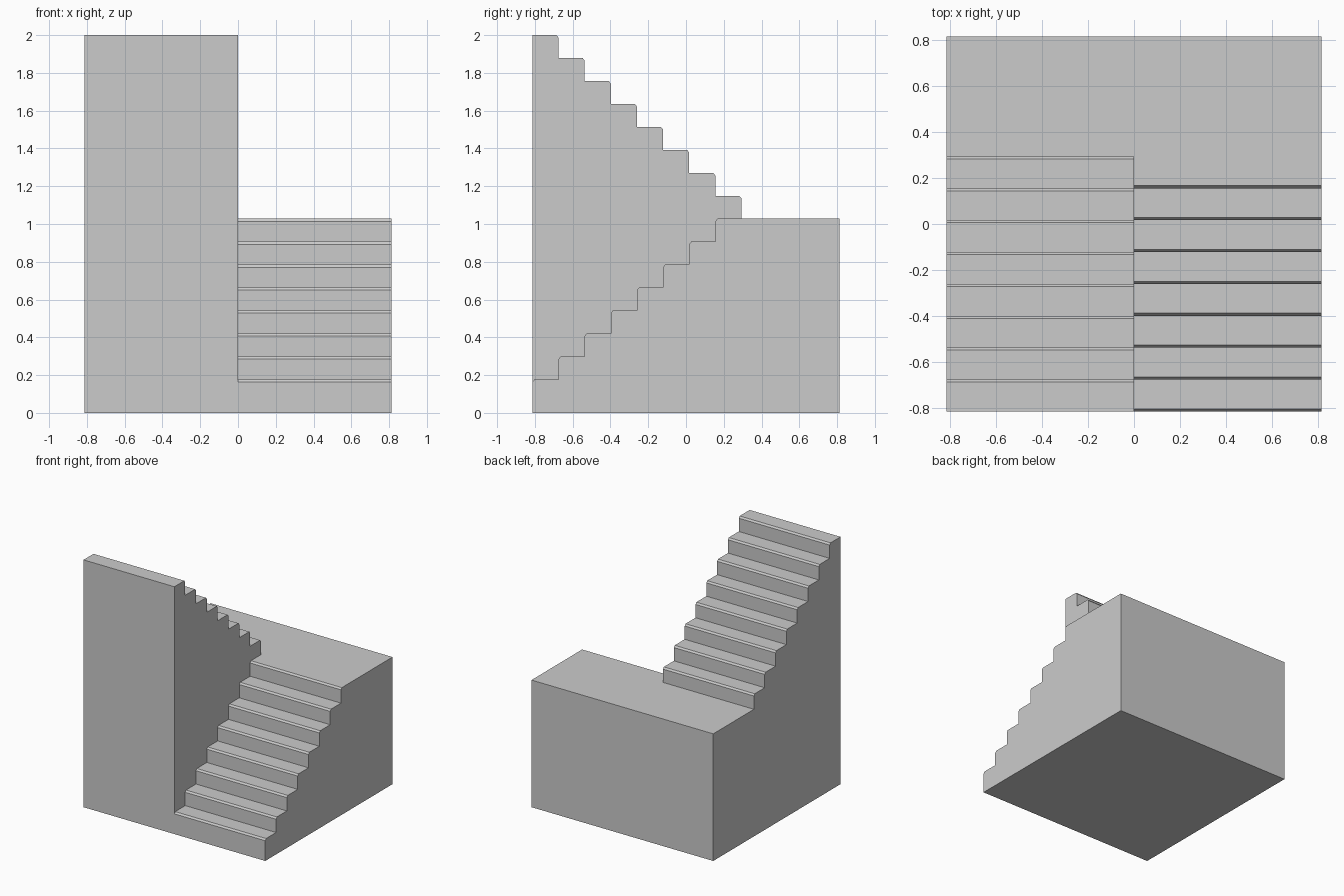
import bpy, bmesh

if "Cube" in bpy.data.objects:
    bpy.data.objects.remove(bpy.data.objects["Cube"])

HALF = 0.813          # half width and depth
STEPS = 8
RUN, RISE = 0.1383, 0.1215
MID = 1.028           # landing height
NOSE_Y, NOSE_Z = 0.011, 0.014
FLIGHT_END = -HALF + STEPS * RUN


def extrude_profile(name, profile, x0, x1):
    """Solid from a (y, z) outline swept along x."""
    bm = bmesh.new()
    face = bm.faces.new([bm.verts.new((x0, y, z)) for y, z in profile])
    ext = bmesh.ops.extrude_face_region(bm, geom=[face])
    verts = [g for g in ext["geom"] if isinstance(g, bmesh.types.BMVert)]
    bmesh.ops.translate(bm, verts=verts, vec=(x1 - x0, 0, 0))
    bmesh.ops.recalc_face_normals(bm, faces=bm.faces[:])
    mesh = bpy.data.meshes.new(name)
    bm.to_mesh(mesh)
    bm.free()
    obj = bpy.data.objects.new(name, mesh)
    bpy.context.collection.objects.link(obj)
    return obj


# Lower flight: climbs from the front up to the landing
lower = [(FLIGHT_END, 0), (-HALF, 0)]
for i in range(STEPS):
    y, z = -HALF + i * RUN, MID - (STEPS - 1 - i) * RISE
    if i:
        lower.append((y, z - RISE))
    lower += [(y, z - NOSE_Z), (y + NOSE_Y, z)]
lower.append((FLIGHT_END, MID))
extrude_profile("lower_flight", lower, 0, HALF)

# Upper flight: climbs from the landing back to the front
upper = [(FLIGHT_END, 0), (-HALF, 0), (-HALF, 2.0)]
for i in range(STEPS):
    y, z = -HALF + (i + 1) * RUN, 2.0 - i * RISE
    upper += [(y - NOSE_Y, z), (y, z - NOSE_Z)]
    if i < STEPS - 1:
        upper.append((y, z - RISE))
extrude_profile("upper_flight", upper, -HALF, 0)

# Landing block across the back
extrude_profile("landing", [(FLIGHT_END, 0), (HALF, 0), (HALF, MID), (FLIGHT_END, MID)],
                -HALF, HALF)
